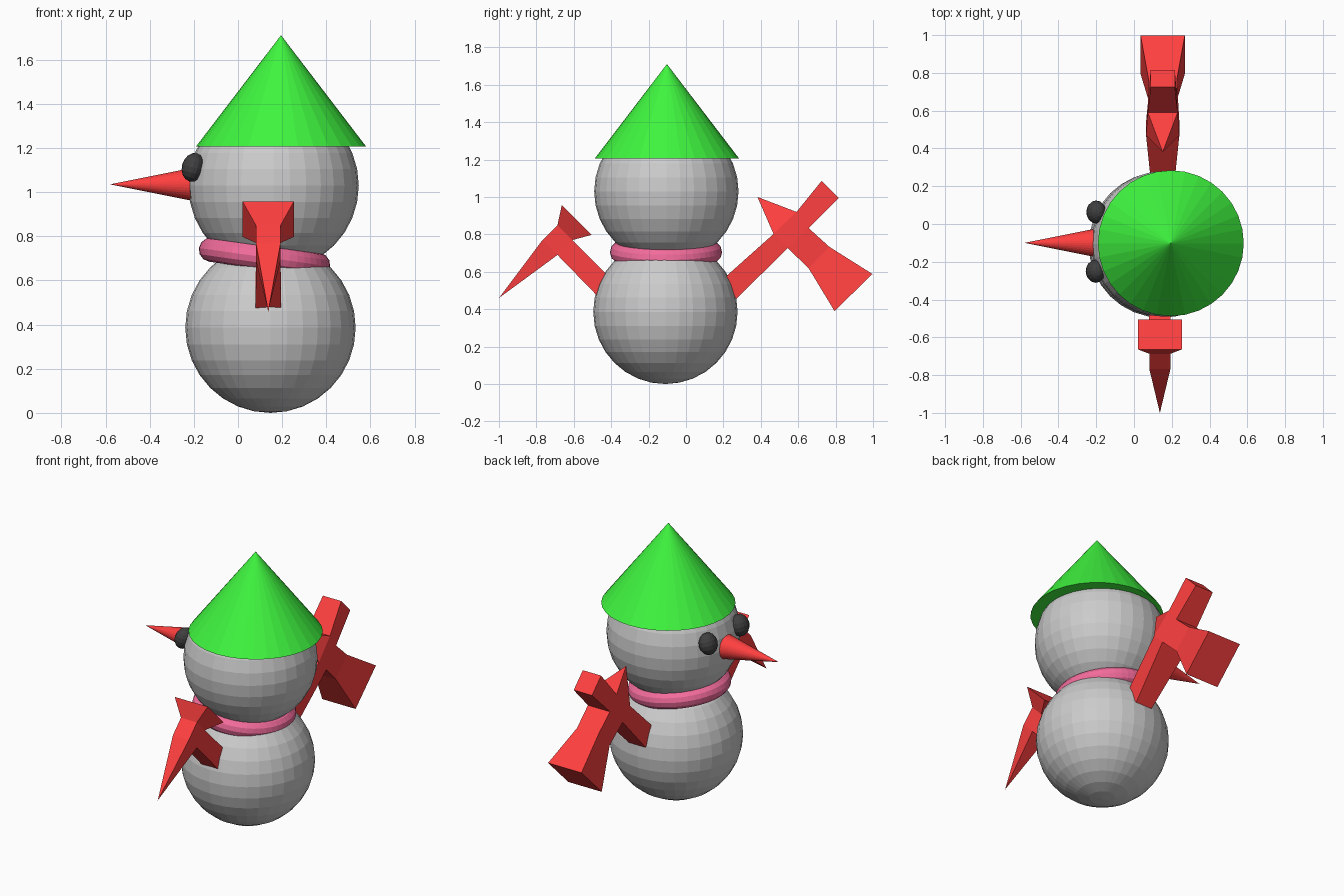
import bpy, bmesh
from math import radians
from mathutils import Vector

if "Cube" in bpy.data.objects:
    bpy.data.objects.remove(bpy.data.objects["Cube"])


def colour(name, rgb):
    m = bpy.data.materials.new(name)
    m.diffuse_color = (*rgb, 1)
    m.use_nodes = True
    m.node_tree.nodes["Principled BSDF"].inputs["Base Color"].default_value = m.diffuse_color
    return m


RED = colour("red", (1.0, 0.05, 0.05))
GREEN = colour("green", (0.05, 0.92, 0.05))
CRIMSON = colour("crimson", (0.9, 0.15, 0.33))
BLACK = colour("black", (0.05, 0.05, 0.05))


def finish(name, mat=None):
    ob = bpy.context.object
    ob.name = name
    if mat:
        ob.data.materials.append(mat)
    return ob


# Two snowballs
for name, loc in (("body", (0.147, -0.11, 0.386)), ("head", (0.161, -0.105, 1.03))):
    bpy.ops.mesh.primitive_uv_sphere_add(segments=32, ring_count=16, radius=0.386, location=loc)
    finish(name)

# Hat and nose
bpy.ops.mesh.primitive_cone_add(vertices=32, radius1=0.386, depth=0.505, location=(0.195, -0.102, 1.458))
finish("hat", GREEN)
bpy.ops.mesh.primitive_cone_add(vertices=32, radius1=0.096, depth=0.48, location=(-0.34, -0.1, 1.035),
                                rotation=(0, radians(-90), 0))
finish("nose", RED)

# Scarf, tipped up towards the face
bpy.ops.mesh.primitive_torus_add(major_radius=0.245, minor_radius=0.055, major_segments=48, minor_segments=12,
                                 location=(0.12, -0.107, 0.705), rotation=(0, radians(8), 0))
finish("scarf", CRIMSON)

# Eyes, slightly flattened against the head
for side, loc in (("left", (-0.203, -0.25, 1.112)), ("right", (-0.2, 0.063, 1.112))):
    bpy.ops.mesh.primitive_uv_sphere_add(segments=16, ring_count=8, radius=0.066, location=loc,
                                         rotation=(0, radians(15), 0))
    finish(side + "_eye", BLACK).scale = (0.78, 0.93, 1)


def make_arm(name, cx, lofts):
    """Loft pairs of (y, z, half width) points; faces shared by two lofts cancel out."""
    faces = {}

    def add(*pts):
        loop = list(dict.fromkeys(pts))
        if len(loop) > 2:
            key = frozenset(loop)
            if key in faces:
                del faces[key]
            else:
                faces[key] = loop

    def corners(p, q):
        return [(cx - p[2], *p[:2]), (cx + p[2], *p[:2]), (cx + q[2], *q[:2]), (cx - q[2], *q[:2])]

    for sections in lofts:
        rings = [corners(*s) for s in sections]
        add(*rings[0])
        add(*rings[-1])
        for r, s in zip(rings, rings[1:]):
            for i in range(4):
                j = (i + 1) % 4
                add(r[i], r[j], s[j], s[i])

    bm = bmesh.new()
    verts = {}
    for loop in faces.values():
        for p in loop:
            if p not in verts:
                verts[p] = bm.verts.new(Vector(p))
        bm.faces.new([verts[p] for p in loop])
    bmesh.ops.recalc_face_normals(bm, faces=bm.faces)
    me = bpy.data.meshes.new(name)
    bm.to_mesh(me)
    bm.free()
    me.materials.append(RED)
    bpy.context.collection.objects.link(bpy.data.objects.new(name, me))


# Back-side arm: handle, spike and flared blade
a_up, a_low = (0.468, 0.802, 0.088), (0.543, 0.727, 0.088)
b_up, b_low = (0.591, 0.92, 0.079), (0.655, 0.834, 0.077)
tip = (0.382, 1.0, 0)
make_arm("right_arm", 0.152, [
    [((0.18, 0.545, 0.058), (0.27, 0.455, 0.058)), (a_up, a_low), (b_up, b_low),
     ((0.725, 1.086, 0.064), (0.816, 0.995, 0.064))],
    [(a_up, b_up), (tip, tip)],
    [(a_low, b_low), ((0.655, 0.62, 0.075), (0.767, 0.733, 0.075)),
     ((0.794, 0.39, 0.117), (0.997, 0.588, 0.117))],
])

# Front-side arm: handle, flared hammer and long spike
a_up, a_low = (-0.607, 0.77, 0.056), (-0.687, 0.69, 0.056)
b_up, b_low = (-0.687, 0.85, 0.056), (-0.767, 0.77, 0.056)
tip = (-1.0, 0.46, 0)
make_arm("left_arm", 0.137, [
    [((-0.395, 0.558, 0.057), (-0.479, 0.476, 0.057)), (a_up, a_low), (b_up, b_low)],
    [(a_up, b_up), ((-0.505, 0.797, 0.116), (-0.664, 0.957, 0.116))],
    [(a_low, b_low), (tip, tip)],
])
